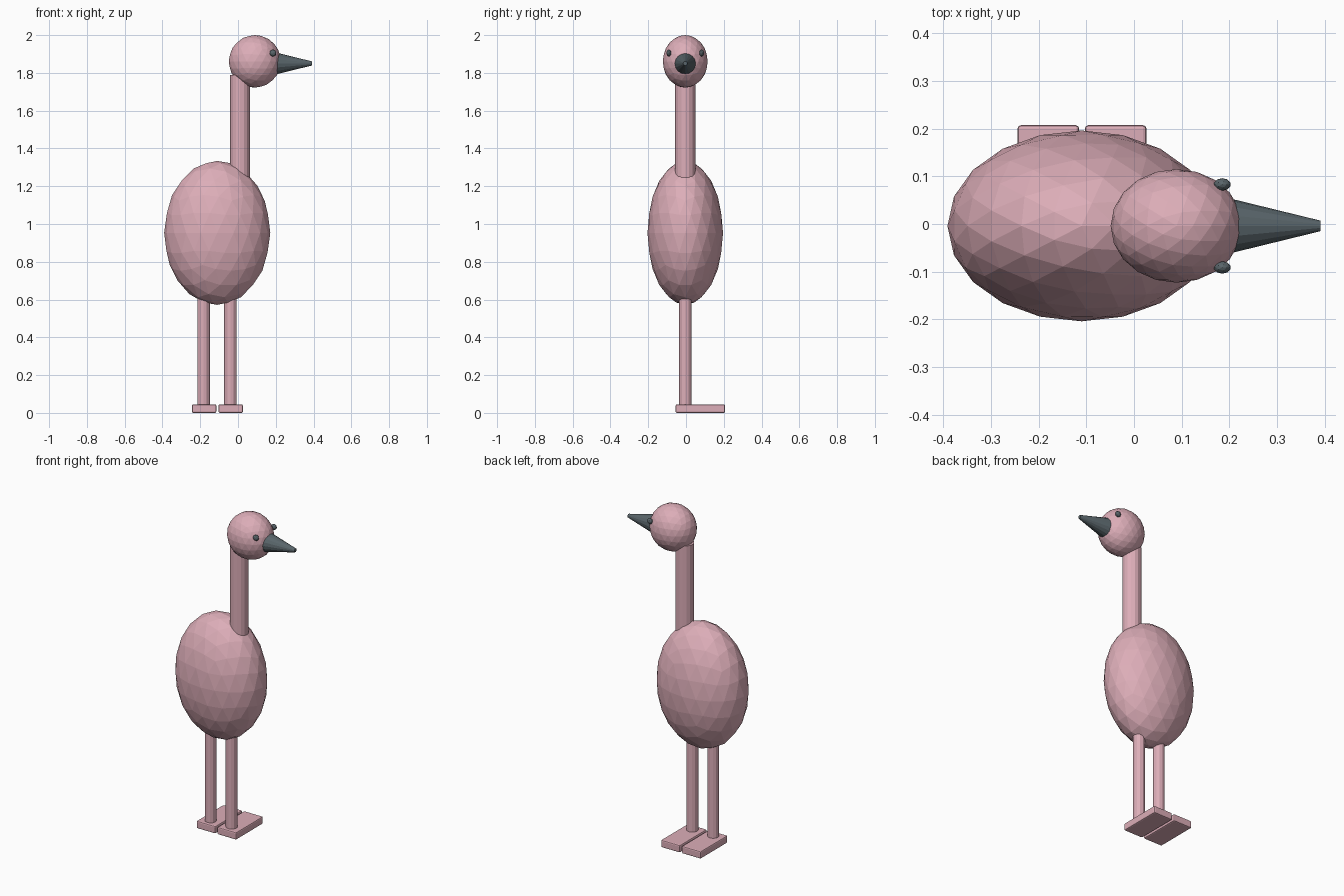
import bpy
import math

if "Cube" in bpy.data.objects:
    bpy.data.objects.remove(bpy.data.objects["Cube"])


def material(name, rgb):
    m = bpy.data.materials.new(name)
    m.diffuse_color = (*rgb, 1)
    m.use_nodes = True
    m.node_tree.nodes["Principled BSDF"].inputs["Base Color"].default_value = m.diffuse_color
    return m


PINK = material("dusty_pink", (0.72, 0.42, 0.48))
DARK = material("slate_grey", (0.10, 0.13, 0.145))
YC = -0.004  # midline of the bird


def finish(name, mat):
    ob = bpy.context.object
    ob.name = name
    ob.data.materials.append(mat)
    return ob


def ball(name, loc, radii, mat, detail):
    bpy.ops.mesh.primitive_ico_sphere_add(subdivisions=detail, radius=1, location=loc)
    ob = finish(name, mat)
    ob.scale = radii
    return ob


def post(name, x, r, z0, z1, sides):
    bpy.ops.mesh.primitive_cylinder_add(vertices=sides, radius=r, depth=z1 - z0,
                                        location=(x, YC, (z0 + z1) / 2))
    return finish(name, PINK)


# Body, head and neck
ball("body", (-0.11, YC, 0.953), (0.281, 0.2, 0.381), PINK, 3)
ball("head", (0.089, YC, 1.861), (0.138, 0.119, 0.139), PINK, 3)
post("neck", 0.011, 0.053, 1.1, 1.79, 16)

# Blunt cone beak pointing along +x
bpy.ops.mesh.primitive_cone_add(vertices=16, radius1=0.06, radius2=0.011, depth=0.2,
                                location=(0.291, YC, 1.85),
                                rotation=(0, math.pi / 2, 0))
finish("beak", DARK)

# Eyes, legs and feet in pairs
for side, s in (("left", 1), ("right", -1)):
    ball(side + "_eye", (0.185, YC + s * 0.087, 1.905), (0.018, 0.013, 0.018), DARK, 2)
    x = -0.111 + s * 0.071
    post(side + "_leg", x, 0.033, 0.03, 0.68, 12)
    bpy.ops.mesh.primitive_cube_add(size=1, location=(-0.109 + s * 0.0705, 0.076, 0.0225))
    foot = finish(side + "_foot", PINK)
    foot.scale = (0.129, 0.262, 0.045)
    bpy.ops.object.transform_apply(location=False, rotation=False, scale=True)
    bev = foot.modifiers.new("soft_edges", 'BEVEL')
    bev.width = 0.007
    bev.segments = 2
